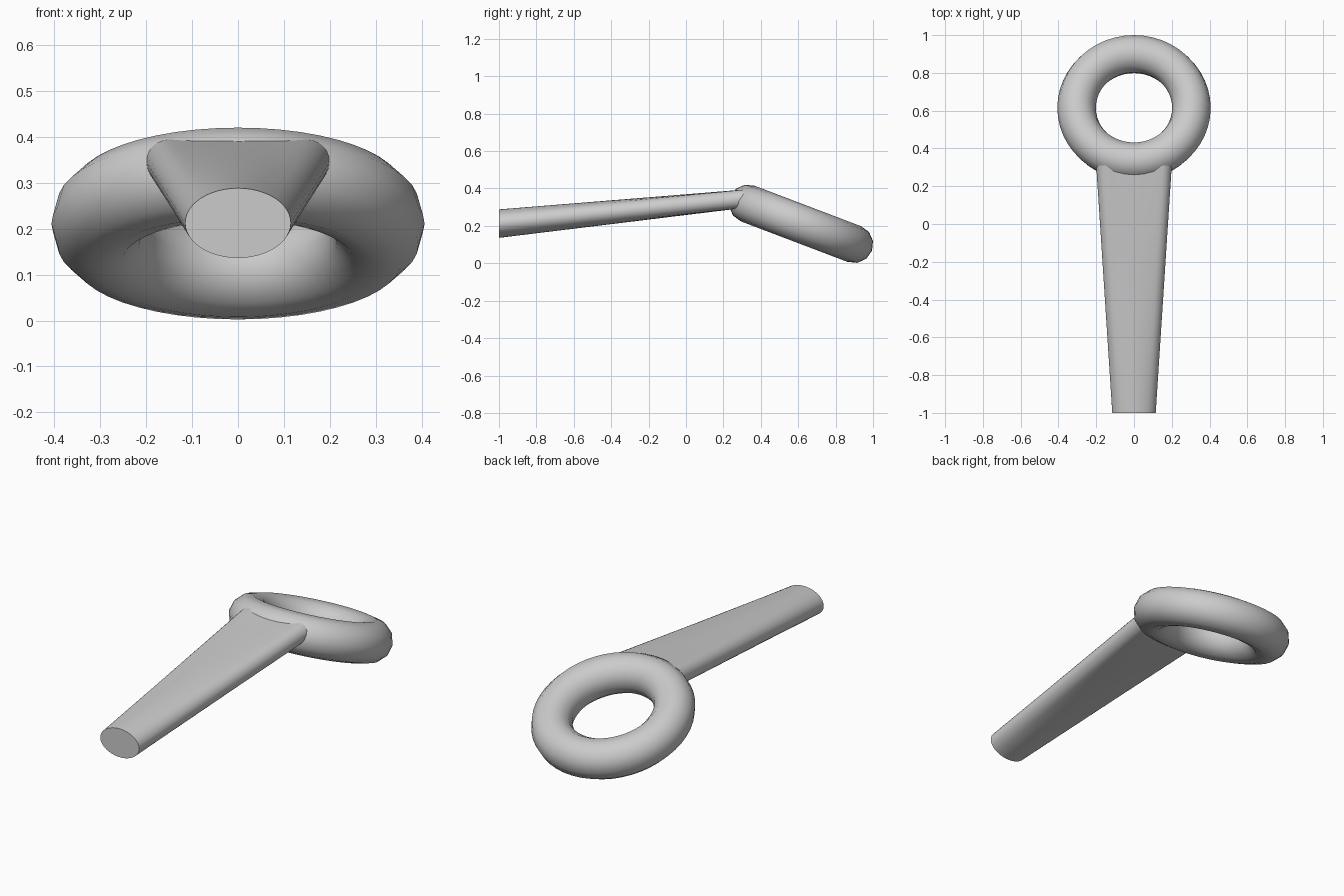
import bpy, bmesh
from math import sin, cos, pi, radians

if "Cube" in bpy.data.objects:
    bpy.data.objects.remove(bpy.data.objects["Cube"])

# Ring: torus tilted down towards the back
bpy.ops.mesh.primitive_torus_add(major_radius=0.304, minor_radius=0.102,
                                 major_segments=48, minor_segments=12,
                                 location=(0, 0.615, 0.211),
                                 rotation=(radians(-20.8), 0, 0))
ring = bpy.context.object
ring.name = "ring"
bpy.ops.object.shade_smooth()


# Handle: loft from an oval butt end to a flat, round-edged end inside the ring
def flat_quarter(t):
    """First-quadrant point of the flat section: round side, then straight top."""
    if t <= pi / 4:
        return 0.15 + 0.05 * cos(2 * t), 0.049 * sin(2 * t)
    return 0.15 * (pi / 2 - t) / (pi / 4), 0.049


def section(s, n=48):
    y = -1 + 1.31 * s
    zc = 0.212 + 0.133 * s
    pts = []
    for i in range(n):
        a = 2 * pi * i / n
        c, d = cos(a), sin(a)
        t = pi / 2 - abs(pi / 2 - (a % pi))
        fx, fz = flat_quarter(t)
        fx = fx if c >= 0 else -fx
        fz = fz if d >= 0 else -fz
        pts.append(((1 - s) * 0.115 * c + s * fx, y,
                    zc + (1 - s) * 0.076 * d + s * fz))
    return pts


bm = bmesh.new()
rings = [[bm.verts.new(p) for p in section(k / 8)] for k in range(9)]
for a, b in zip(rings, rings[1:]):
    for i in range(len(a)):
        j = (i + 1) % len(a)
        bm.faces.new((a[i], a[j], b[j], b[i]))
bm.faces.new(rings[0])
bm.faces.new(rings[-1])
bmesh.ops.recalc_face_normals(bm, faces=bm.faces)
mesh = bpy.data.meshes.new("handle")
bm.to_mesh(mesh)
bm.free()
handle = bpy.data.objects.new("handle", mesh)
bpy.context.collection.objects.link(handle)
bpy.ops.object.select_all(action='DESELECT')
handle.select_set(True)
bpy.context.view_layer.objects.active = handle
bpy.ops.object.shade_smooth_by_angle(angle=radians(40))
